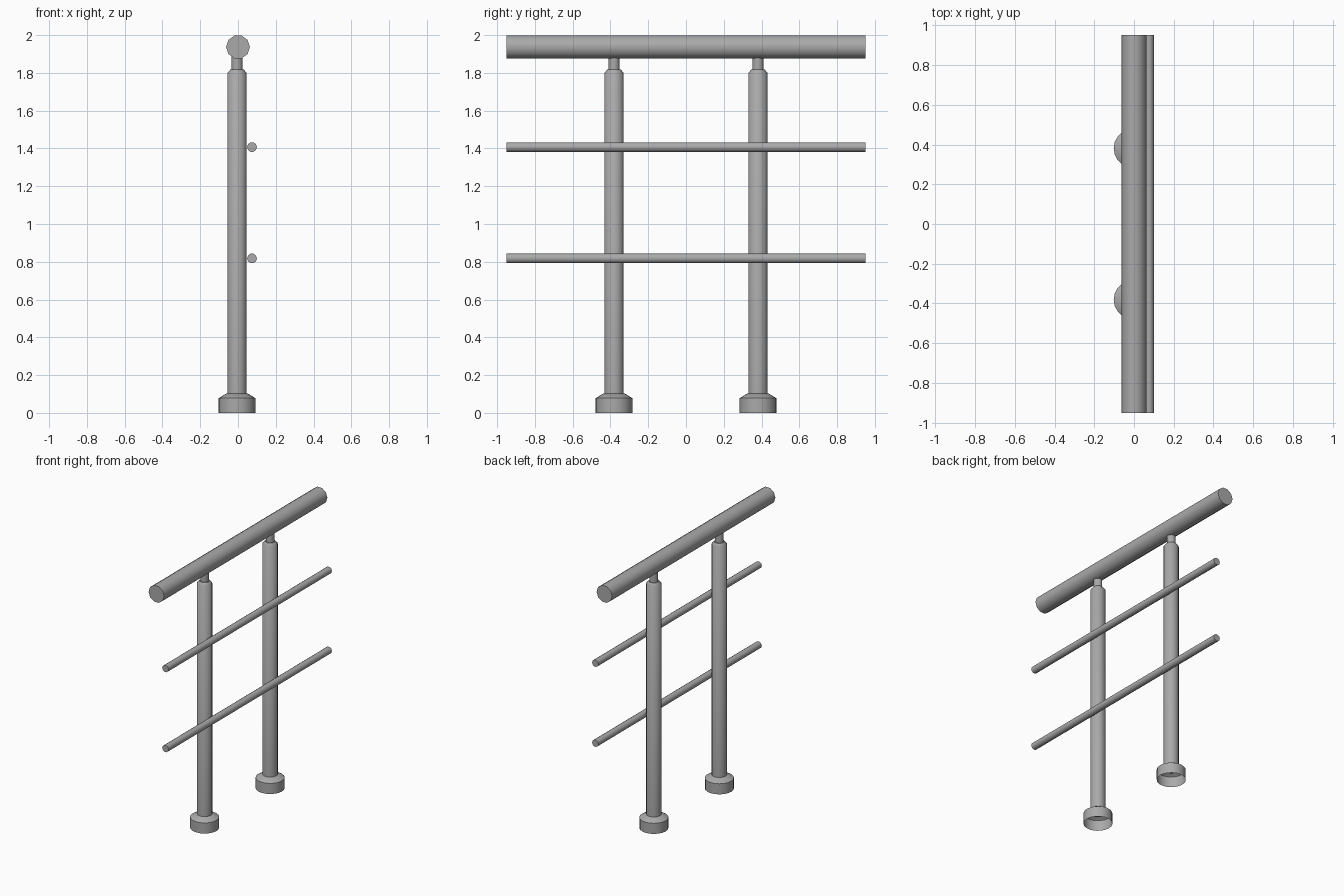
import bpy, bmesh
from math import cos, sin, pi, radians

cube = bpy.data.objects.get("Cube")
if cube:
    bpy.data.objects.remove(cube, do_unlink=True)

steel = bpy.data.materials.new("brushed steel grey")
steel.use_nodes = True
GREY = (0.4, 0.4, 0.4, 1)
steel.diffuse_color = GREY
steel.node_tree.nodes["Principled BSDF"].inputs["Base Color"].default_value = GREY


def lathe(name, profile, sides, location, along_y=False, cap_start=True):
    """Sweep (radius, height) rings around an axis and cap the ends."""
    bm = bmesh.new()
    rings = [[bm.verts.new((r * cos(2 * pi * i / sides), r * sin(2 * pi * i / sides), h))
              for i in range(sides)] for r, h in profile]
    for low, high in zip(rings, rings[1:]):
        for i in range(sides):
            j = (i + 1) % sides
            bm.faces.new((low[i], low[j], high[j], high[i]))
    if cap_start:
        bm.faces.new(rings[0][::-1])
    bm.faces.new(rings[-1])
    mesh = bpy.data.meshes.new(name)
    bm.to_mesh(mesh)
    bm.free()
    mesh.materials.append(steel)
    obj = bpy.data.objects.new(name, mesh)
    bpy.context.collection.objects.link(obj)
    obj.location = location
    if along_y:
        obj.rotation_euler.x = radians(-90)
    bpy.ops.object.select_all(action="DESELECT")
    obj.select_set(True)
    bpy.context.view_layer.objects.active = obj
    bpy.ops.object.shade_smooth_by_angle(angle=radians(46))
    return obj


HALF = 0.95
POST_X = -0.005

# Handrail and the two thin rails beside the posts
lathe("handrail", [(0.063, -HALF), (0.063, HALF)], 10, (0, 0, 1.937), True)
for label, z in (("lower", 0.818), ("upper", 1.407)):
    lathe(label + "_rail", [(0.026, -HALF), (0.026, HALF)], 10, (0.074, 0, z), True)

# Posts with chamfered tops, necks under the handrail, and open-bottomed foot covers
for label, y in (("front", -0.381), ("back", 0.381)):
    place = (POST_X, y, 0)
    lathe(label + "_post", [(0.051, 0.08), (0.051, 1.8), (0.035, 1.818)], 20, place)
    lathe(label + "_neck", [(0.029, 1.8), (0.029, 1.9)], 12, place)
    lathe(label + "_foot", [(0.097, 0), (0.097, 0.078), (0.056, 0.103)], 20, place,
          cap_start=False)
